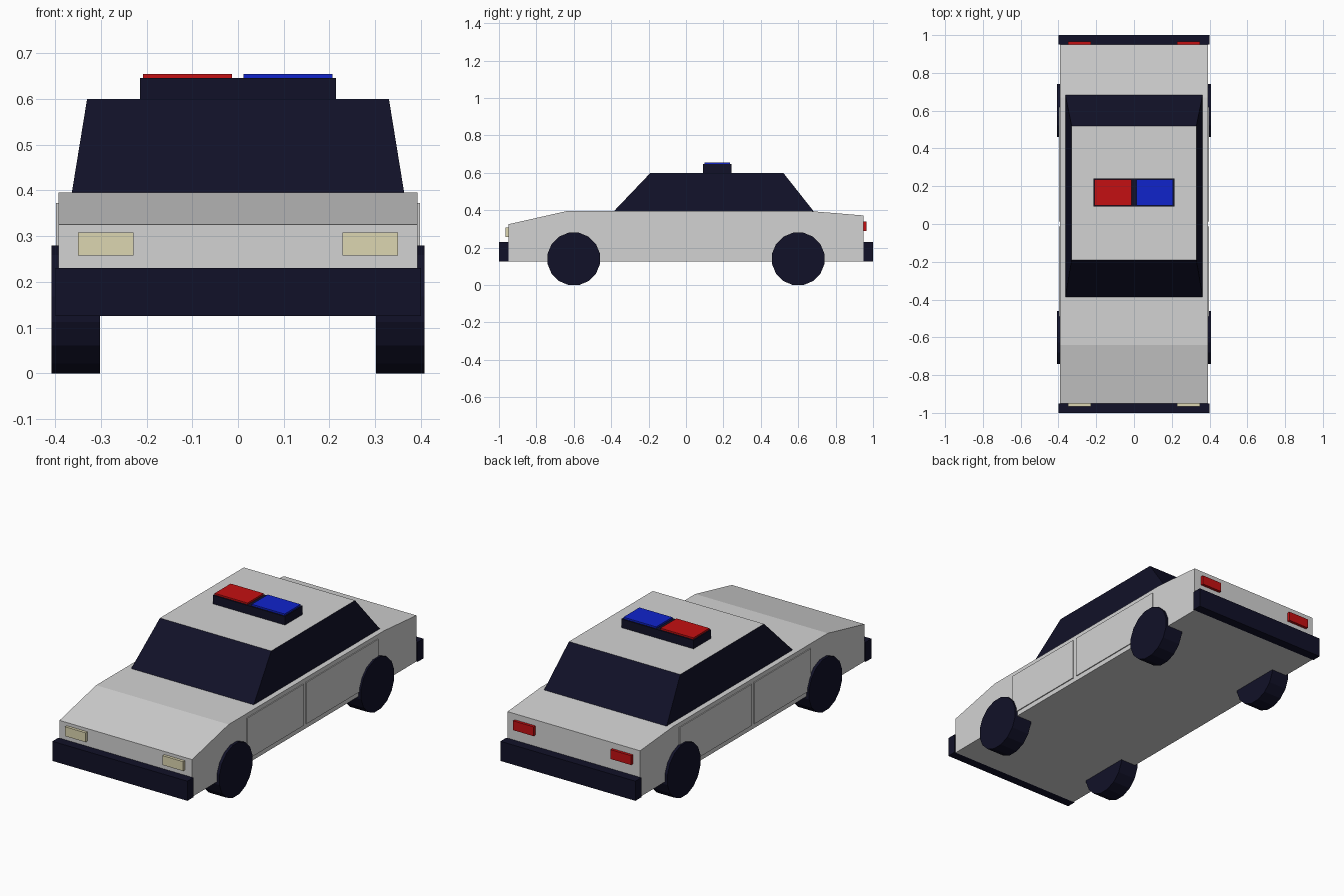
import bpy, bmesh, math
from mathutils import Matrix

if "Cube" in bpy.data.objects:
    bpy.data.objects.remove(bpy.data.objects["Cube"])


def material(name, rgb):
    m = bpy.data.materials.new(name)
    m.diffuse_color = (*rgb, 1)
    m.use_nodes = True
    m.node_tree.nodes["Principled BSDF"].inputs["Base Color"].default_value = m.diffuse_color
    return m


WHITE = material("white_paint", (0.65, 0.65, 0.65))
DARK = material("dark_navy", (0.0055, 0.0055, 0.021))
RED = material("red_lens", (0.55, 0.005, 0.006))
BLUE = material("blue_lens", (0.005, 0.017, 0.6))
CREAM = material("cream_lens", (0.72, 0.67, 0.44))


def finish(name, bm, *mats):
    bmesh.ops.recalc_face_normals(bm, faces=bm.faces)
    mesh = bpy.data.meshes.new(name)
    bm.to_mesh(mesh)
    bm.free()
    for m in mats:
        mesh.materials.append(m)
    ob = bpy.data.objects.new(name, mesh)
    bpy.context.collection.objects.link(ob)
    return ob


def box(name, lo, hi, mat):
    bm = bmesh.new()
    bmesh.ops.create_cube(bm, size=1)
    for v in bm.verts:
        v.co = [(a + b) / 2 + c * (b - a) for a, b, c in zip(lo, hi, v.co)]
    return finish(name, bm, mat)


def prism(name, profile, half_width, *mats):
    """Side profile of (y, z) points spanned across x; half_width depends on z."""
    bm = bmesh.new()
    sides = [[bm.verts.new((s * half_width(z), y, z)) for y, z in profile] for s in (-1, 1)]
    for ring in sides:
        bm.faces.new(ring)
    n = len(profile)
    for i in range(n):
        j = (i + 1) % n
        bm.faces.new((sides[0][i], sides[0][j], sides[1][j], sides[1][i]))
    return finish(name, bm, *mats)


# Lower body shell with sloped hood and boot
prism("body", [(-0.95, 0.125), (-0.95, 0.325), (-0.64, 0.395), (0.67, 0.395),
               (0.95, 0.372), (0.95, 0.125)], lambda z: 0.393, WHITE)

# Dark glass cabin with a white roof face
cabin = prism("cabin", [(-0.395, 0.385), (-0.19, 0.6), (0.52, 0.6), (0.69, 0.385)],
              lambda z: 0.365 - 0.035 * (z - 0.385) / 0.215, DARK, WHITE)
for p in cabin.data.polygons:
    p.material_index = 1 if p.normal.z > 0.95 else 0

# Roof light bar
box("light_bar", (-0.214, 0.092, 0.595), (0.214, 0.242, 0.646), DARK)
box("red_roof_light", (-0.208, 0.099, 0.64), (-0.013, 0.235, 0.655), RED)
box("blue_roof_light", (0.012, 0.099, 0.64), (0.207, 0.235, 0.655), BLUE)

# Bumpers
box("front_bumper", (-0.4, -1, 0.125), (0.4, -0.95, 0.23), DARK)
box("rear_bumper", (-0.4, 0.95, 0.125), (0.4, 1, 0.23), DARK)

for side, s in (("left", -1), ("right", 1)):
    # Head and tail lights
    x0, x1 = sorted((s * 0.228, s * 0.35))
    box(side + "_headlight", (x0, -0.965, 0.258), (x1, -0.945, 0.308), CREAM)
    box(side + "_tail_light", (x0, 0.945, 0.29), (x1, 0.965, 0.34), RED)

    # Thin raised door panels
    x0, x1 = sorted((s * 0.39, s * 0.398))
    box(side + "_front_door", (x0, -0.49, 0.15), (x1, -0.012, 0.372), WHITE)
    box(side + "_rear_door", (x0, 0.012, 0.15), (x1, 0.62, 0.372), WHITE)

    # Wheels
    for end, y in (("front", -0.6), ("rear", 0.6)):
        bm = bmesh.new()
        r = 0.14 / math.cos(math.pi / 16)
        place = (Matrix.Translation((s * 0.355, y, 0.14)) @ Matrix.Rotation(math.pi / 2, 4, 'Y')
                 @ Matrix.Rotation(math.pi / 16, 4, 'Z'))
        bmesh.ops.create_cone(bm, cap_ends=True, segments=16, radius1=r, radius2=r,
                              depth=0.106, matrix=place)
        finish(side + "_" + end + "_wheel", bm, DARK)
